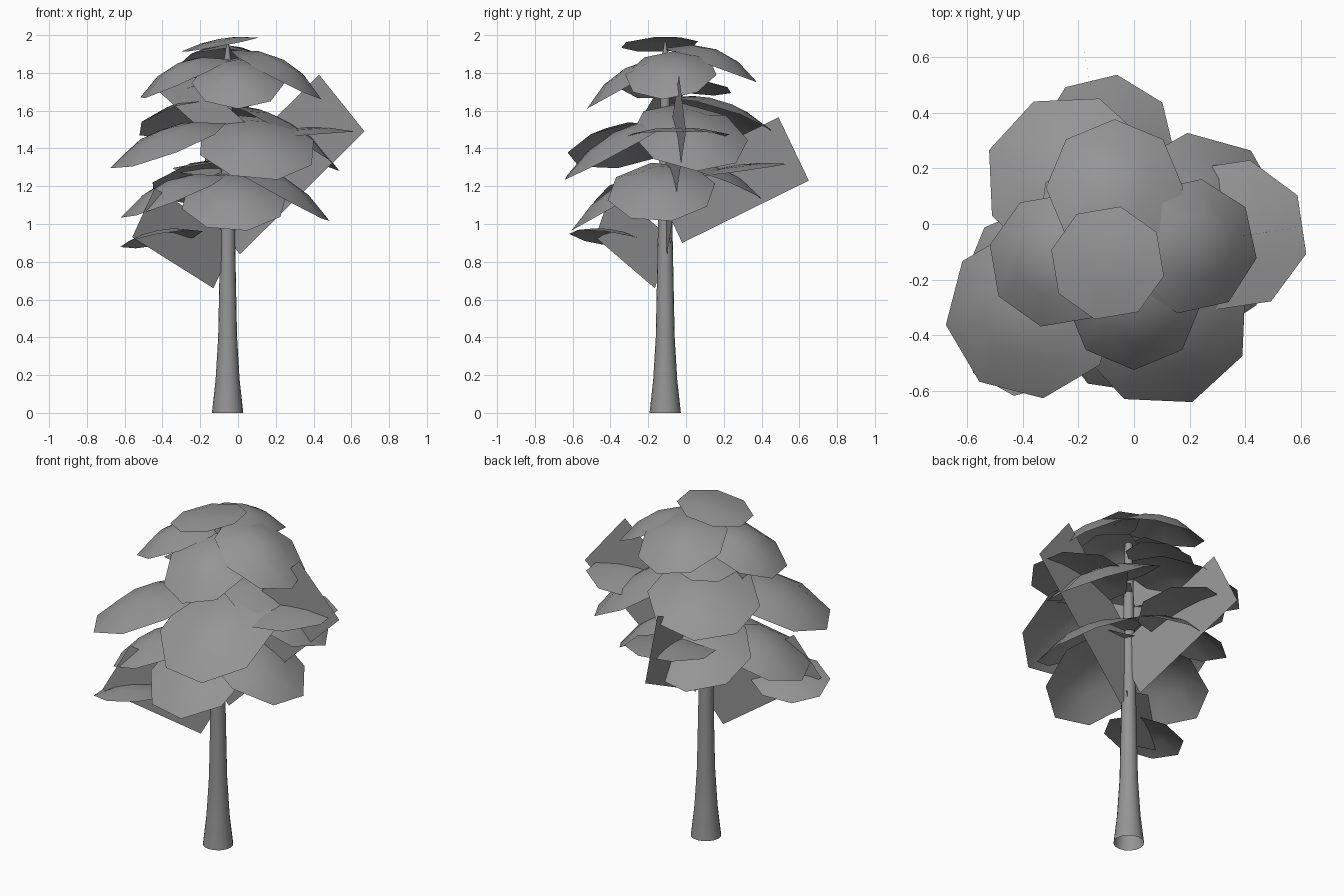
import bpy, bmesh, math
from mathutils import Vector

cube = bpy.data.objects.get("Cube")
if cube:
    bpy.data.objects.remove(cube)

grey = bpy.data.materials.new("plain grey")
grey.use_nodes = True
tone = (0.3, 0.3, 0.3, 1)
grey.diffuse_color = tone
grey.node_tree.nodes["Principled BSDF"].inputs["Base Color"].default_value = tone


def finish(name, bm):
    mesh = bpy.data.meshes.new(name)
    bm.to_mesh(mesh)
    bm.free()
    mesh.materials.append(grey)
    for poly in mesh.polygons:
        poly.use_smooth = True
    obj = bpy.data.objects.new(name, mesh)
    bpy.context.collection.objects.link(obj)


def trunk(x, y, profile, sides=16):
    """Open tapering tube through (height, radius) pairs."""
    bm = bmesh.new()
    rings = []
    for z, r in profile:
        angles = [math.tau * i / sides for i in range(sides)]
        rings.append([bm.verts.new((x + r * math.cos(a), y + r * math.sin(a), z)) for a in angles])
    for low, high in zip(rings, rings[1:]):
        for i in range(sides):
            j = (i + 1) % sides
            bm.faces.new((low[i], low[j], high[j], high[i]))
    finish("trunk", bm)


def leaf_shell(name, x, y, radius, heading, z_out, z_in, sag=0.09, phase=0):
    """Domed octagon, sloping from z_in near the trunk to z_out at its far edge."""
    bm = bmesh.new()
    turn = math.radians(heading)
    slope = (z_out - z_in) / 2
    centre = Vector((x, y, (z_in + z_out) / 2))
    out = Vector((math.cos(turn), math.sin(turn), slope / radius))
    side = Vector((-math.sin(turn), math.cos(turn), 0))
    # The dome bulges along the tilted normal
    bulge = out.cross(side).normalized() * sag
    top = bm.verts.new(centre + bulge)
    rings = []
    for t in (0.5, 1):
        ring = []
        for i in range(8):
            a = math.radians(phase) + math.tau * i / 8
            flat = (out * math.cos(a) + side * math.sin(a)) * radius * t
            ring.append(bm.verts.new(centre + flat + bulge * (1 - t * t)))
        rings.append(ring)
    inner, outer = rings
    for i in range(8):
        j = (i + 1) % 8
        bm.faces.new((top, inner[i], inner[j]))
        bm.faces.new((inner[i], outer[i], outer[j], inner[j]))
    finish(name, bm)


def branch_card(name, inner, outer, high):
    """Flat upright rectangular card from its lower edge and one upper corner."""
    bm = bmesh.new()
    inner, outer, high = Vector(inner), Vector(outer), Vector(high)
    corners = (inner, outer, high, inner + high - outer)
    bm.faces.new([bm.verts.new(c) for c in corners])
    finish(name, bm)


trunk(-0.055, -0.11, [(0, 0.083), (0.17, 0.064), (0.4, 0.05), (1, 0.038),
                      (1.5, 0.028), (1.85, 0.022), (1.97, 0.004)])

# Crown tier
leaf_shell("crown_top", -0.095, -0.14, 0.208, 193, 1.91, 1.99, 0.03, -26)
leaf_shell("crown_back", -0.07, 0.13, 0.247, 90, 1.75, 1.93)
leaf_shell("crown_left", 0.2, -0.08, 0.245, -10, 1.66, 1.92)
leaf_shell("crown_right", -0.28, -0.13, 0.245, 190, 1.66, 1.88, phase=22)
leaf_shell("crown_front", 0, -0.28, 0.245, -90, 1.61, 1.88)

# Middle tier
leaf_shell("middle_left", 0.23, 0.02, 0.31, 12, 1.28, 1.64, phase=-5)
leaf_shell("middle_front", 0.1, -0.34, 0.32, -83, 1.23, 1.58, phase=13)
leaf_shell("middle_right", -0.37, -0.32, 0.31, 205, 1.29, 1.54, phase=28)
leaf_shell("middle_back", -0.23, 0.16, 0.31, 125, 1.45, 1.67, phase=-10)

# Lower tier
leaf_shell("lower_front", -0.02, -0.33, 0.285, -90, 0.96, 1.28, phase=14)
leaf_shell("lower_left", 0.2, -0.13, 0.29, -5, 1.01, 1.33, phase=16)
leaf_shell("lower_back", -0.18, 0.13, 0.29, 110, 1.11, 1.33)
leaf_shell("lower_right", -0.34, -0.21, 0.28, 195, 1.03, 1.26, phase=-15)

# Flatter foliage lying on the branches
leaf_shell("left_branch_leaf", 0.35, -0.04, 0.278, 0, 1.49, 1.45, 0.04, -14)
leaf_shell("back_branch_leaf", -0.1, 0.29, 0.25, 100, 1.32, 1.25, 0.03, -19)
leaf_shell("front_branch_leaf", -0.405, -0.4, 0.22, 140, 0.87, 0.97, 0.045, -12)
leaf_shell("right_branch_leaf", -0.15, 0.05, 0.195, 150, 1.68, 1.77, 0.03)

# Upright foliage cards along the branches
branch_card("left_branch", (0.01, -0.1, 0.84), (0.67, 0, 1.49), (0.43, -0.037, 1.79))
branch_card("back_branch", (-0.06, -0.02, 0.9), (-0.185, 0.65, 1.23), (-0.155, 0.49, 1.565))
branch_card("front_branch", (-0.13, -0.165, 0.66), (-0.56, -0.48, 0.93), (-0.44, -0.39, 1.19))
branch_card("right_branch", (-0.06, -0.19, 1.38), (-0.44, 0.005, 1.72), (-0.3, -0.075, 1.84))
